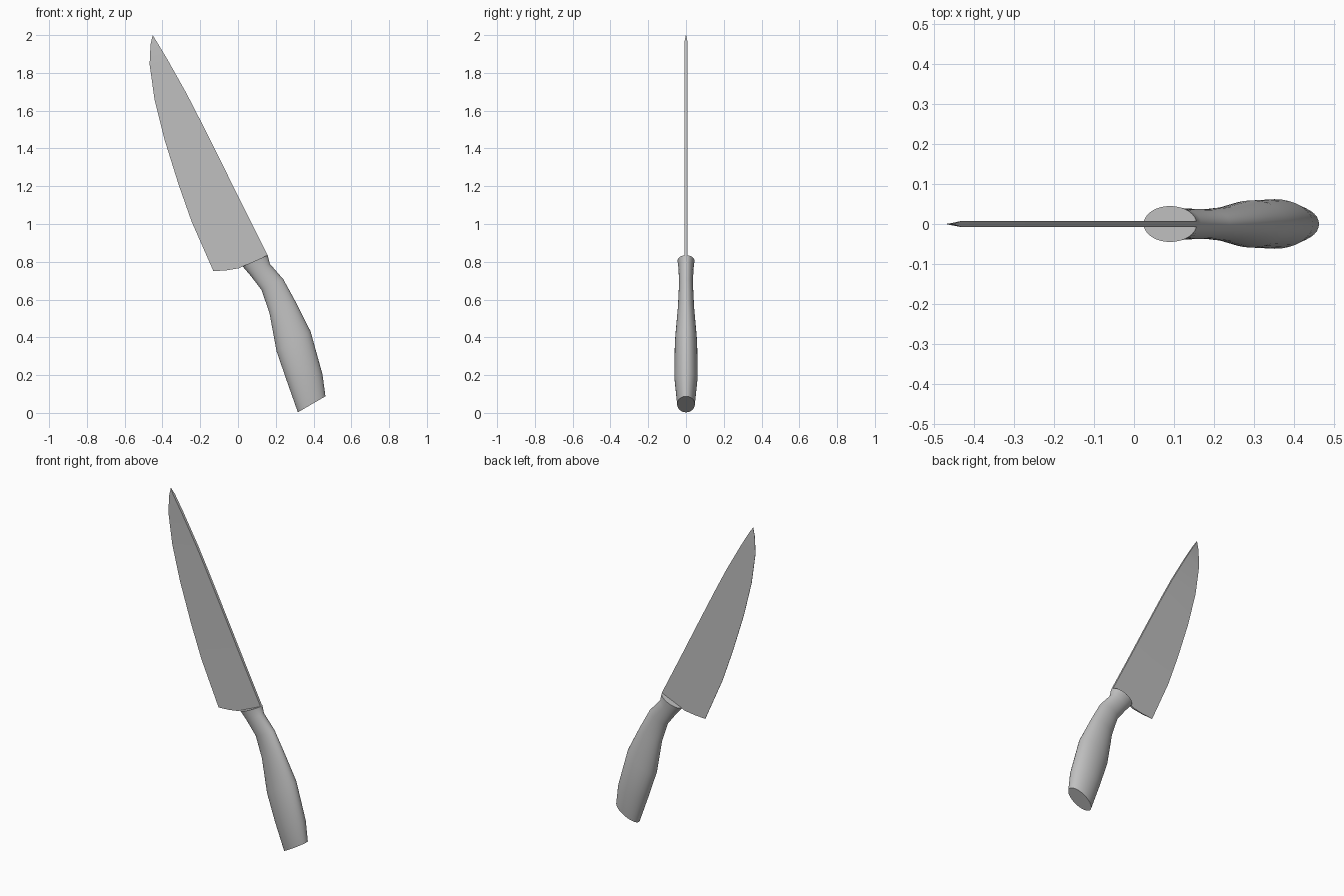
import bpy, math
from mathutils import Vector

cube = bpy.data.objects.get("Cube")
if cube:
    bpy.data.objects.remove(cube, do_unlink=True)

steel = bpy.data.materials.new("brushed steel grey")
steel.use_nodes = True
steel.diffuse_color = (0.53, 0.53, 0.53, 1)
steel.node_tree.nodes["Principled BSDF"].inputs["Base Color"].default_value = (0.53, 0.53, 0.53, 1)


def make_object(name, verts, faces):
    mesh = bpy.data.meshes.new(name)
    mesh.from_pydata(verts, [], faces)
    mesh.materials.append(steel)
    obj = bpy.data.objects.new(name, mesh)
    bpy.context.collection.objects.link(obj)
    bpy.ops.object.select_all(action='DESELECT')
    obj.select_set(True)
    bpy.context.view_layer.objects.active = obj
    bpy.ops.object.mode_set(mode='EDIT')
    bpy.ops.mesh.select_all(action='SELECT')
    bpy.ops.mesh.normals_make_consistent(inside=False)
    bpy.ops.object.mode_set(mode='OBJECT')
    bpy.ops.object.shade_smooth_by_angle(angle=math.radians(35))
    return obj


# Handle: elliptical sections from collar to butt (inner x, z, outer x, z, half depth)
SECTIONS = [
    (.024, .776, .157, .835, .045),
    (.068, .725, .168, .790, .039),
    (.125, .650, .240, .707, .037),
    (.167, .527, .304, .590, .043),
    (.204, .327, .384, .432, .059),
    (.257, .173, .447, .205, .062),
    (.317, .003, .463, .088, .047),
]
SIDES = 32
verts, faces = [], []
for x0, z0, x1, z1, depth in SECTIONS:
    inner, outer = Vector((x0, 0, z0)), Vector((x1, 0, z1))
    middle, reach = (inner + outer) / 2, (outer - inner) / 2
    for i in range(SIDES):
        a = math.tau * i / SIDES
        verts.append(middle + reach * math.cos(a) + Vector((0, depth * math.sin(a), 0)))
for r in range(len(SECTIONS) - 1):
    for i in range(SIDES):
        j = (i + 1) % SIDES
        faces.append((r * SIDES + i, r * SIDES + j, (r + 1) * SIDES + j, (r + 1) * SIDES + i))
last = (len(SECTIONS) - 1) * SIDES
faces += [tuple(range(SIDES)), tuple(range(last, last + SIDES))]
make_object("handle", verts, faces)

# Blade: outline of (x, z, half thickness), thick at the spine and thin at the edge
SPINE, EDGE = .008, .001
heel = [(.024, .776, .0055), (.008, .766, .005), (-.06, .755, .003)]
edge = [(-.130, .750), (-.246, 1.014), (-.315, 1.21), (-.390, 1.45),
        (-.442, 1.66), (-.468, 1.845), (-.463, 1.95)]
spine = [(.157, .835), (.04, 1.068), (-.08, 1.31), (-.200, 1.55),
         (-.272, 1.69), (-.373, 1.87), (-.430, 1.965)]
outline = heel + [(x, z, EDGE) for x, z in edge] + [(-.452, 2.0, EDGE)]
outline += [(x, z, SPINE) for x, z in reversed(spine)]
n, h, m = len(outline), len(heel), len(edge)

# One flat side as strips running across from edge to spine
side = [[h, h + 1, n - 2, n - 1, *range(h)]]
side += [[h + k, h + k + 1, n - 2 - k, n - 1 - k] for k in range(1, m - 1)]
side.append([h + m - 1, h + m, h + m + 1])

verts = [(x, s * t, z) for s in (-1, 1) for x, z, t in outline]
faces = side + [[i + n for i in reversed(f)] for f in side]
faces += [[i, (i + 1) % n, (i + 1) % n + n, i + n] for i in range(n)]
make_object("blade", verts, faces)
